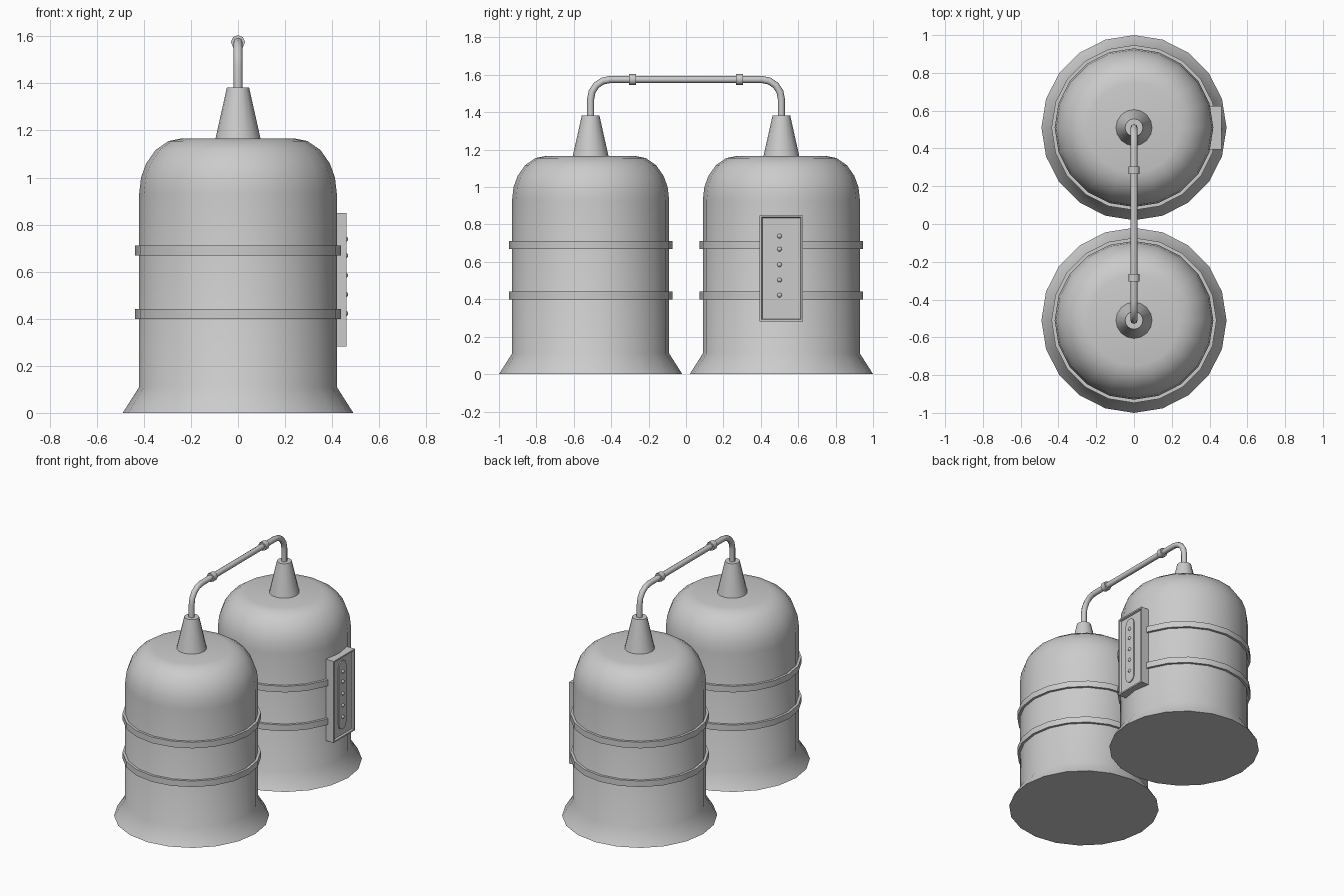
import bpy, bmesh, math
from mathutils import Vector, Matrix

if "Cube" in bpy.data.objects:
    bpy.data.objects.remove(bpy.data.objects["Cube"])

SIDES = 20
TANK_Y = 0.51


def finish(name, bm, angle=40):
    bmesh.ops.recalc_face_normals(bm, faces=bm.faces[:])
    me = bpy.data.meshes.new(name)
    bm.to_mesh(me)
    bm.free()
    me.shade_smooth()
    me.set_sharp_from_angle(angle=math.radians(angle))
    ob = bpy.data.objects.new(name, me)
    bpy.context.collection.objects.link(ob)
    return ob


def lathe(name, profile, y, sides=SIDES, closed=False):
    """Revolve (radius, z) points about a vertical axis at (0, y)."""
    bm = bmesh.new()
    rings = []
    for r, z in profile:
        rings.append([bm.verts.new((r * math.cos(2 * math.pi * i / sides),
                                    y + r * math.sin(2 * math.pi * i / sides), z))
                      for i in range(sides)])
    pairs = list(zip(rings, rings[1:]))
    if closed:
        pairs.append((rings[-1], rings[0]))
    for a, b in pairs:
        for i in range(sides):
            j = (i + 1) % sides
            bm.faces.new((a[i], a[j], b[j], b[i]))
    if not closed:
        bm.faces.new(rings[0])
        bm.faces.new(rings[-1])
    return finish(name, bm)


# Two tanks, each with two hoops and a conical neck
body = [(0.49, 0), (0.42, 0.11), (0.42, 0.93), (0.412, 1.0), (0.39, 1.06),
        (0.35, 1.117), (0.295, 1.155), (0.24, 1.166)]
for side, y in (("front", -TANK_Y), ("back", TANK_Y)):
    lathe(side + "_tank", body, y)
    for label, z in (("lower", 0.42), ("upper", 0.69)):
        hoop = [(0.415, z - 0.021), (0.437, z - 0.021), (0.437, z + 0.021), (0.415, z + 0.021)]
        lathe(f"{side}_{label}_hoop", hoop, y, closed=True)
    lathe(side + "_neck", [(0.097, 1.16), (0.047, 1.383)], y, 16)

# Connecting pipe with rounded elbows
z_top, bend = 1.575, 0.105
path = [(-TANK_Y, 1.37)]
for k in range(5):
    a = math.radians(180 - 22.5 * k)
    path.append((-TANK_Y + bend + bend * math.cos(a), z_top - bend + bend * math.sin(a)))
path += [(-y, z) for y, z in reversed(path)]
curve = bpy.data.curves.new("pipe", 'CURVE')
curve.dimensions = '3D'
curve.bevel_depth = 0.019
curve.bevel_resolution = 2
curve.use_fill_caps = True
spline = curve.splines.new('POLY')
spline.points.add(len(path) - 1)
for p, (y, z) in zip(spline.points, path):
    p.co = (0, y, z, 1)
spline.use_smooth = True
bpy.context.collection.objects.link(bpy.data.objects.new("pipe", curve))

# Pipe couplings
for label, y in (("front", -0.285), ("back", 0.285)):
    bm = bmesh.new()
    bmesh.ops.create_cone(bm, cap_ends=True, segments=8, radius1=0.03, radius2=0.03, depth=0.038,
                          matrix=Matrix.Translation((0, y, z_top)) @ Matrix.Rotation(math.pi / 2, 4, 'X'))
    finish(label + "_coupling", bm, 50)

# Control panel box with a recessed face
PANEL_Y, PANEL_Z = 0.51, 0.565
bm = bmesh.new()
bmesh.ops.create_cube(bm, size=1, matrix=Matrix.Translation((0.43, PANEL_Y, PANEL_Z))
                      @ Matrix.Diagonal((0.064, 0.232, 0.568, 1)))
bm.normal_update()
face = max(bm.faces, key=lambda f: f.normal.x)
bmesh.ops.inset_region(bm, faces=[face], thickness=0.014)
bmesh.ops.inset_region(bm, faces=[face], thickness=0.006, depth=-0.012)
finish("control_panel", bm, 20)

# Raised rounded strip on the panel
STRIP_Y, r = 0.5, 0.04
bm = bmesh.new()
outline = []
for zc, start in ((0.773, 0), (0.377, 180)):
    for k in range(9):
        a = math.radians(start + 22.5 * k)
        outline.append(bm.verts.new((0.445, STRIP_Y + r * math.cos(a), zc + r * math.sin(a))))
base = bm.faces.new(outline)
ext = bmesh.ops.extrude_face_region(bm, geom=[base])
bmesh.ops.translate(bm, vec=Vector((0.012, 0, 0)),
                    verts=[g for g in ext["geom"] if isinstance(g, bmesh.types.BMVert)])
finish("button_strip", bm, 35)

# Row of round buttons
for n, z in enumerate((0.738, 0.668, 0.585, 0.503, 0.422)):
    bm = bmesh.new()
    bmesh.ops.create_uvsphere(bm, u_segments=10, v_segments=6, radius=0.013,
                              matrix=Matrix.Translation((0.455, STRIP_Y, z))
                              @ Matrix.Rotation(math.pi / 2, 4, 'Y'))
    finish(f"button_{n + 1}", bm, 60)
